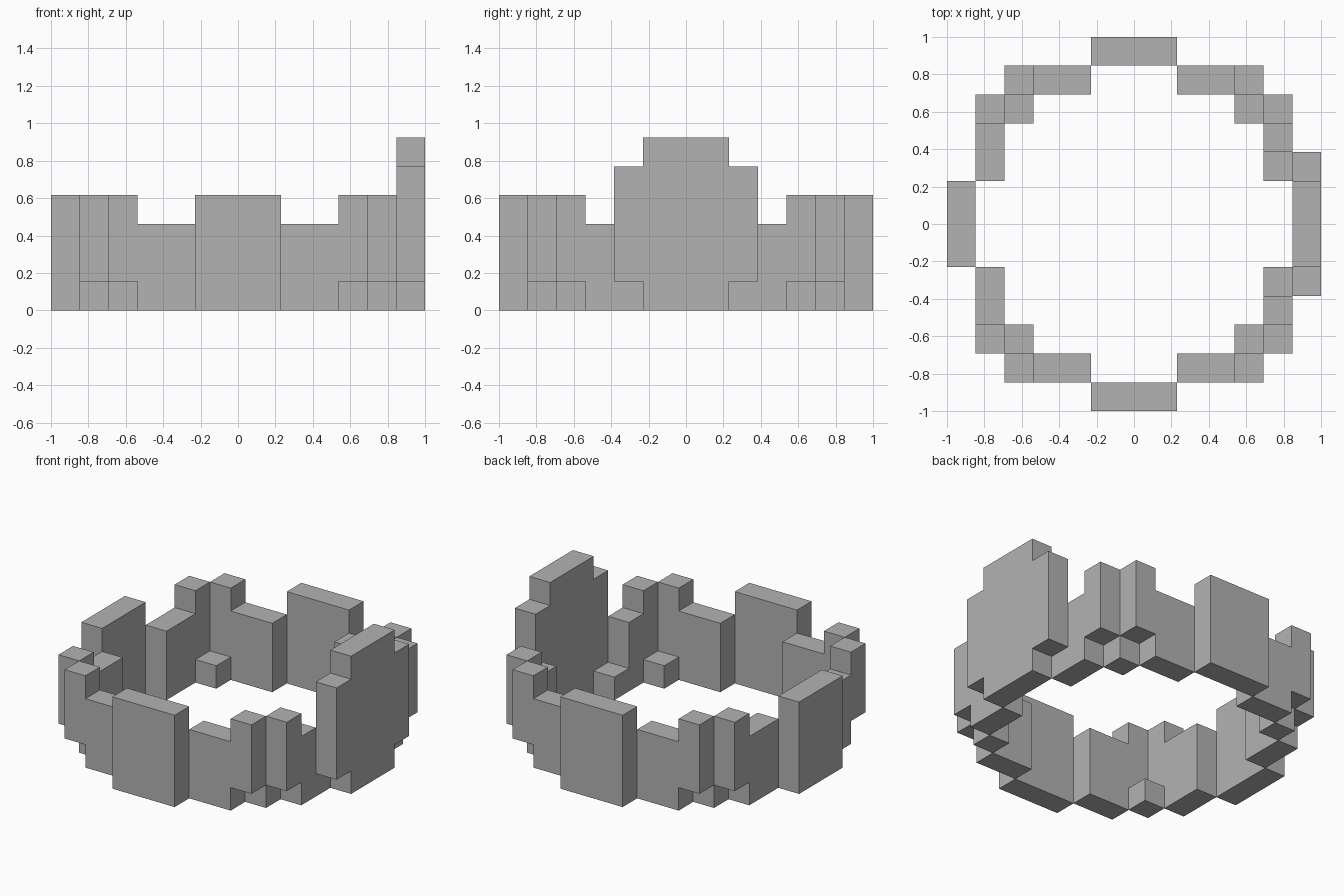
import bpy
import bmesh

cube = bpy.data.objects.get("Cube")
if cube:
    bpy.data.objects.remove(cube, do_unlink=True)

U = 2 / 13  # edge of one building block

grey = bpy.data.materials.new("plain grey")
grey.use_nodes = True
COLOUR = (0.45, 0.45, 0.45, 1)
grey.diffuse_color = COLOUR
grey.node_tree.nodes["Principled BSDF"].inputs["Base Color"].default_value = COLOUR


def wall(name, profile, layer, along_x, flip=1):
    """Stepped outline (run, height) in blocks, one block thick, at the given layer."""
    bm = bmesh.new()
    rings = []
    for depth in (layer - 0.5, layer + 0.5):
        ring = []
        for run, height in profile:
            run *= flip
            x, y = (run, depth) if along_x else (depth, run)
            ring.append(bm.verts.new((x * U, y * U, height * U)))
        bm.faces.new(ring)
        rings.append(ring)
    n = len(profile)
    for i in range(n):
        j = (i + 1) % n
        bm.faces.new((rings[0][i], rings[0][j], rings[1][j], rings[1][i]))
    bmesh.ops.recalc_face_normals(bm, faces=bm.faces)
    mesh = bpy.data.meshes.new(name)
    bm.to_mesh(mesh)
    bm.free()
    mesh.materials.append(grey)
    obj = bpy.data.objects.new(name, mesh)
    bpy.context.collection.objects.link(obj)


def block(run, height, base=0, start=None):
    start = -run if start is None else start
    return [(start, base), (run, base), (run, height), (start, height)]


# Outlines
panel = block(1.5, 4)
raised_end = [(3.5, 0), (3.5, 1), (4.5, 1), (4.5, 4), (3.5, 4), (3.5, 3)]
arm = [(1.5, 0)] + raised_end + [(1.5, 3)]
notched_arm = [(1.5, 0)] + raised_end + [(2.5, 3), (2.5, 1), (1.5, 1)]
half_crest = [(1.5, 0), (1.5, 1), (2.5, 1), (2.5, 5), (1.5, 5), (1.5, 6)]
crest = half_crest + [(-s, z) for s, z in reversed(half_crest)]

# Outermost panels and the tall crest on the left
wall("front_panel", panel, -6, True)
wall("back_panel", panel, 6, True)
wall("right_panel", panel, -6, False)
wall("left_crest", crest, 6, False)

# Stepped arms and the low inner corner blocks
for sx, side in ((1, "left"), (-1, "right")):
    for sy, end in ((-1, "front"), (1, "back")):
        wall(f"{end}_arm_{side}", arm, 5 * sy, True, sx)
        wall(f"{side}_arm_{end}", notched_arm if sx > 0 else arm, 5 * sx, False, sy)
        wall(f"corner_block_{end}_{side}", block(4.5, 1, start=3.5), 4 * sy, True, sx)
